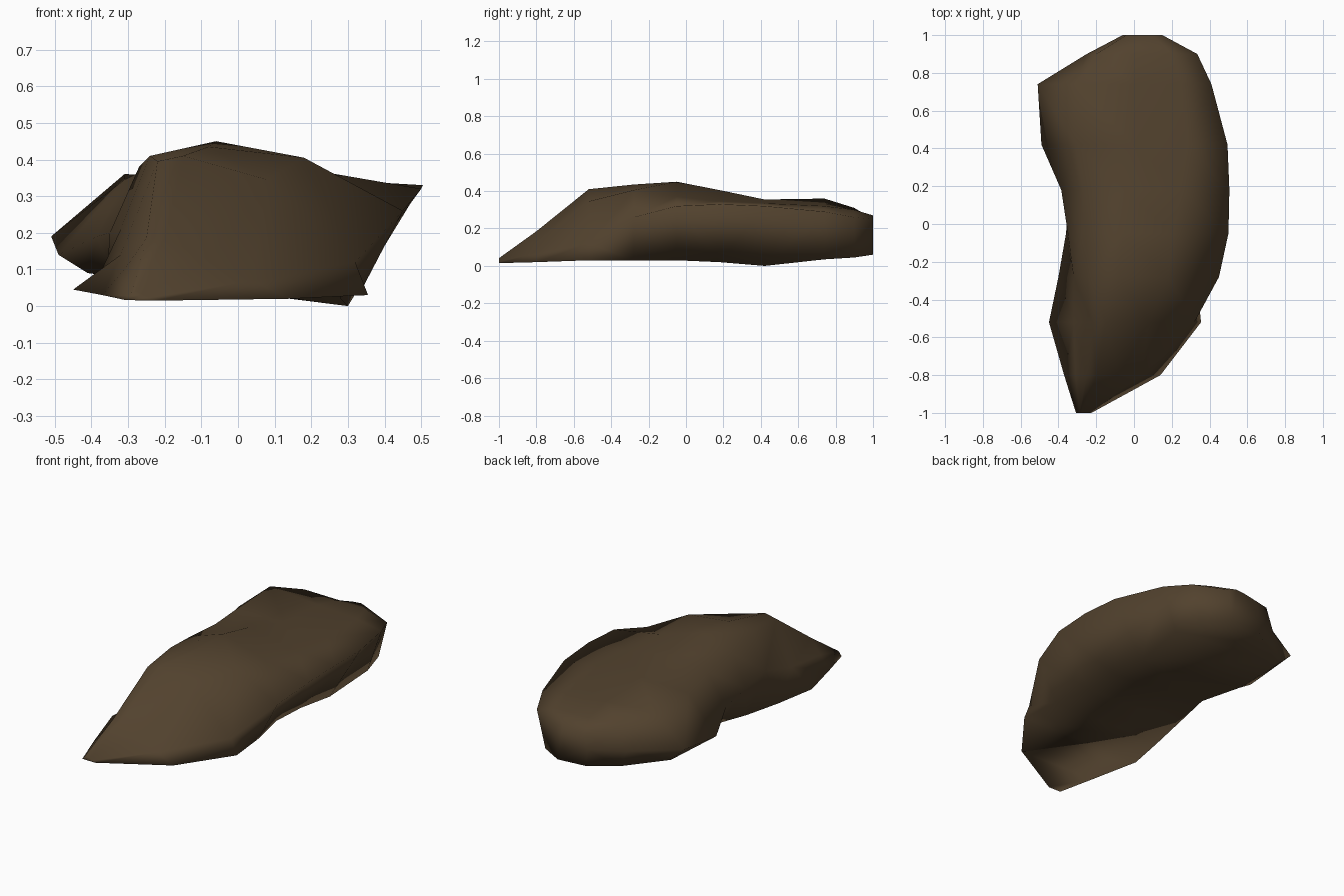
import bpy, bmesh

# Cross-sections along y: (y, [(x, z) from left base, over the crown, to right base])
SECTIONS = [
    (-0.80, [(-.37, .03), (-.31, .10), (-.25, .185), (-.20, .185), (-.08, .125), (.04, .07), (.14, .02)]),
    (-0.52, [(-.45, .045), (-.32, .14), (-.22, .395), (-.15, .41), (.08, .345), (.32, .12), (.355, .03)]),
    (-0.28, [(-.40, .04), (-.32, .21), (-.24, .41), (-.08, .435), (.18, .405), (.45, .26), (.33, .03)]),
    (-0.05, [(-.36, .05), (-.35, .20), (-.27, .38), (-.06, .45), (.21, .37), (.50, .32), (.28, .03)]),
    (0.18, [(-.34, .085), (-.385, .19), (-.27, .365), (-.05, .405), (.25, .345), (.505, .33), (.28, .02)]),
    (0.42, [(-.41, .09), (-.49, .14), (-.31, .345), (0, .355), (.28, .335), (.495, .32), (.30, 0)]),
    (0.74, [(-.42, .105), (-.51, .19), (-.31, .36), (0, .335), (.25, .32), (.41, .29), (.32, .035)]),
    (0.90, [(-.20, .07), (-.25, .17), (-.20, .31), (0, .30), (.20, .30), (.335, .26), (.28, .045)]),
    (1.00, [(-.05, .07), (-.06, .17), (-.04, .25), (.04, .265), (.10, .27), (.15, .25), (.13, .06)]),
]

# Blunt front tip: the first section flattened and shrunk towards the nose
tip = [(-.28 + (x + .2) * .16, .026 + (z - .09) * .16) for x, z in SECTIONS[0][1]]
sections = [(-1.0, tip)] + SECTIONS

# Loft the sections into one closed boulder
bm = bmesh.new()
rings = [[bm.verts.new((x, y, z)) for x, z in pts] for y, pts in sections]
n = len(rings[0])
for a, b in zip(rings, rings[1:]):
    for i in range(n):
        j = (i + 1) % n
        bm.faces.new((a[i], a[j], b[j], b[i]))
bm.faces.new(rings[0])
bm.faces.new(rings[-1])

# Right front flank: split so the wall bulges outwards
bmesh.ops.connect_vert_pair(bm, verts=[rings[2][6], rings[3][5]])
bmesh.ops.triangulate(bm, faces=bm.faces[:], quad_method='SHORT_EDGE')
bmesh.ops.recalc_face_normals(bm, faces=bm.faces[:])
for f in bm.faces:
    f.smooth = True

mesh = bpy.data.meshes.new("boulder")
bm.to_mesh(mesh)
bm.free()

# Dark brown stone
stone = bpy.data.materials.new("dark brown stone")
stone.diffuse_color = (.084, .054, .027, 1)
mesh.materials.append(stone)
rock = bpy.data.objects.new("boulder", mesh)
bpy.context.collection.objects.link(rock)
